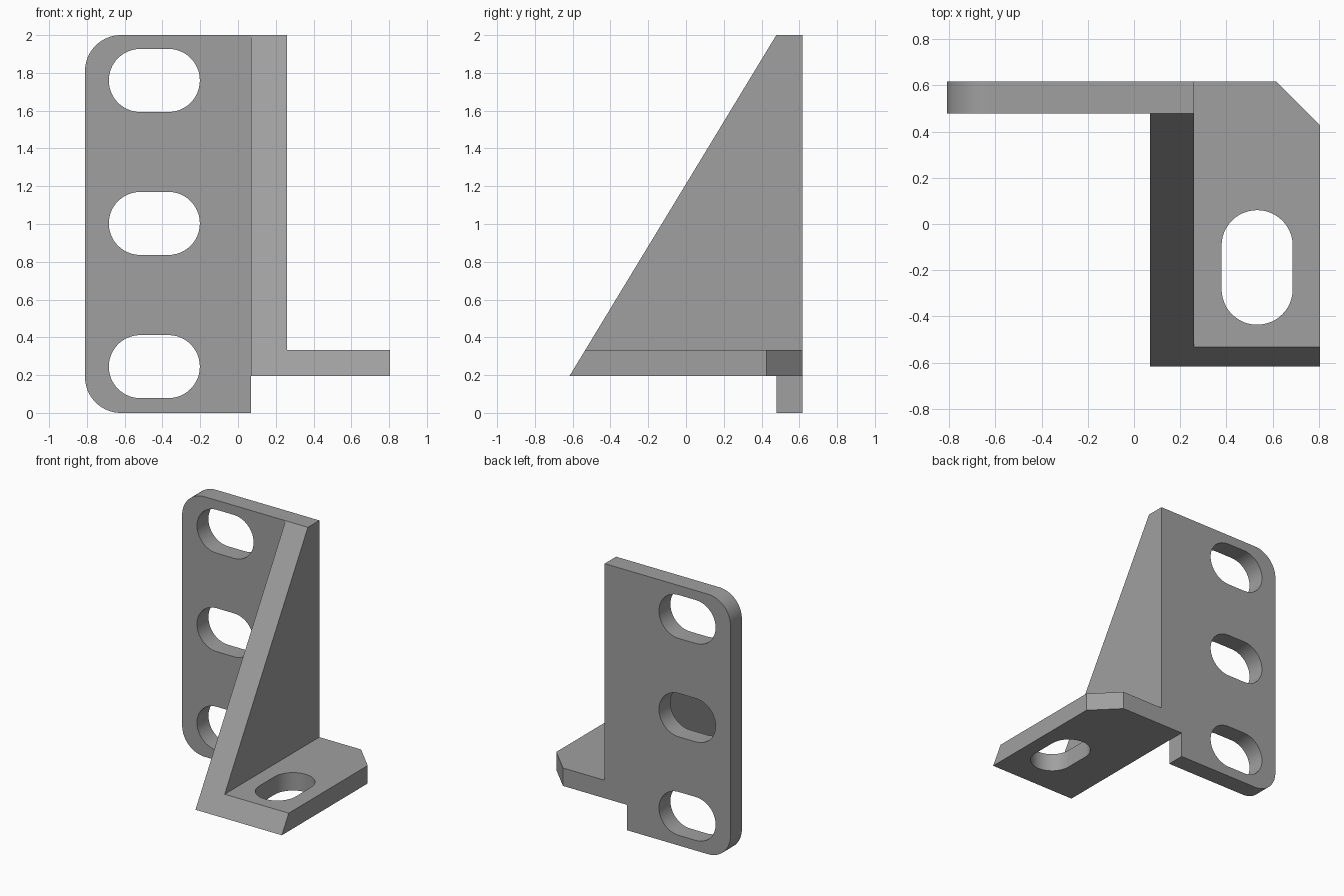
import bpy, bmesh, math
from mathutils import Vector

if "Cube" in bpy.data.objects:
    bpy.data.objects.remove(bpy.data.objects["Cube"])

steel = bpy.data.materials.new("grey_steel")
steel.diffuse_color = (0.35, 0.35, 0.35, 1)
steel.use_nodes = True
steel.node_tree.nodes["Principled BSDF"].inputs["Base Color"].default_value = steel.diffuse_color


def prism(name, profile, axis, lo, hi):
    """Extrude a 2D profile along an axis: 'x' uses (y, z), 'y' uses (x, z), 'z' uses (x, y)."""
    place = {'x': lambda a, b, t: (t, a, b),
             'y': lambda a, b, t: (a, t, b),
             'z': lambda a, b, t: (a, b, t)}[axis]
    bm = bmesh.new()
    face = bm.faces.new([bm.verts.new(place(a, b, lo)) for a, b in profile])
    ext = bmesh.ops.extrude_face_region(bm, geom=[face])
    moved = [g for g in ext["geom"] if isinstance(g, bmesh.types.BMVert)]
    bmesh.ops.translate(bm, verts=moved, vec=Vector(place(0, 0, hi - lo)))
    bmesh.ops.recalc_face_normals(bm, faces=bm.faces)
    mesh = bpy.data.meshes.new(name)
    bm.to_mesh(mesh)
    bm.free()
    mesh.materials.append(steel)
    obj = bpy.data.objects.new(name, mesh)
    bpy.context.collection.objects.link(obj)
    return obj


def arc(cx, cy, r, start, end, steps):
    return [(cx + r * math.cos(math.radians(start + (end - start) * i / steps)),
             cy + r * math.sin(math.radians(start + (end - start) * i / steps)))
            for i in range(steps + 1)]


def slot(cx, cy, half_length, r, upright=False):
    """Rounded slot outline, long side across or upright."""
    d = half_length - r
    pts = arc(d, 0, r, -90, 90, 24) + arc(-d, 0, r, 90, 270, 24)
    return [(cx - v, cy + u) if upright else (cx + u, cy + v) for u, v in pts]


def combine(target, other, operation):
    mod = target.modifiers.new(operation.lower(), 'BOOLEAN')
    mod.object, mod.operation, mod.solver = other, operation, 'EXACT'
    bpy.context.view_layer.objects.active = target
    bpy.ops.object.modifier_apply(modifier=mod.name)
    bpy.data.objects.remove(other, do_unlink=True)


LEFT, WEB, WEB_END, RIGHT = -0.81, 0.07, 0.26, 0.805
FRONT, PLATE_FRONT, BACK = -0.617, 0.478, 0.617
FOOT_LOW, FOOT_TOP, TOP = 0.195, 0.333, 2.0
R = 0.19

# Back plate with rounded left corners and a notch below the foot
outline = [(WEB, 0), (WEB, FOOT_LOW), (WEB_END, FOOT_LOW), (WEB_END, TOP)]
outline += arc(LEFT + R, TOP - R, R, 90, 180, 16) + arc(LEFT + R, R, R, 180, 270, 16)
bracket = prism("bracket", outline, 'y', PLATE_FRONT, BACK)

# Triangular web
web = prism("web", [(FRONT, FOOT_LOW), (BACK, FOOT_LOW), (BACK, TOP), (PLATE_FRONT, TOP)],
            'x', WEB, WEB_END)
combine(bracket, web, 'UNION')

# Foot with sloped front edge and one chamfered back corner
slope = (PLATE_FRONT - FRONT) / (TOP - FOOT_LOW)
foot_front = FRONT + slope * (FOOT_TOP - FOOT_LOW)
foot = prism("foot", [(FRONT, FOOT_LOW), (BACK, FOOT_LOW), (BACK, FOOT_TOP),
                      (foot_front, FOOT_TOP)], 'x', WEB, RIGHT)
corner = prism("corner_cutter", [(RIGHT - 0.19, BACK), (RIGHT, BACK - 0.19),
                                 (RIGHT + 0.2, BACK - 0.19), (RIGHT + 0.2, BACK + 0.2),
                                 (RIGHT - 0.19, BACK + 0.2)], 'z', 0.1, 0.5)
combine(foot, corner, 'DIFFERENCE')
combine(bracket, foot, 'UNION')

# Mounting slots in the plate and foot
for z in (0.245, 1.003, 1.76):
    combine(bracket, prism("slot_cutter", slot(-0.443, z, 0.241, 0.167), 'y', 0.4, 0.8),
            'DIFFERENCE')
combine(bracket, prism("slot_cutter", slot(0.533, -0.188, 0.248, 0.154, True), 'z', 0.1, 0.5),
        'DIFFERENCE')

# Merge coplanar faces and smooth the round edges
bm = bmesh.new()
bm.from_mesh(bracket.data)
bmesh.ops.remove_doubles(bm, verts=bm.verts, dist=0.0002)
bmesh.ops.dissolve_limit(bm, angle_limit=math.radians(0.5), verts=bm.verts, edges=bm.edges)
bm.to_mesh(bracket.data)
bm.free()
bpy.ops.object.select_all(action='DESELECT')
bracket.select_set(True)
bpy.context.view_layer.objects.active = bracket
bpy.ops.object.shade_smooth_by_angle(angle=math.radians(30))
